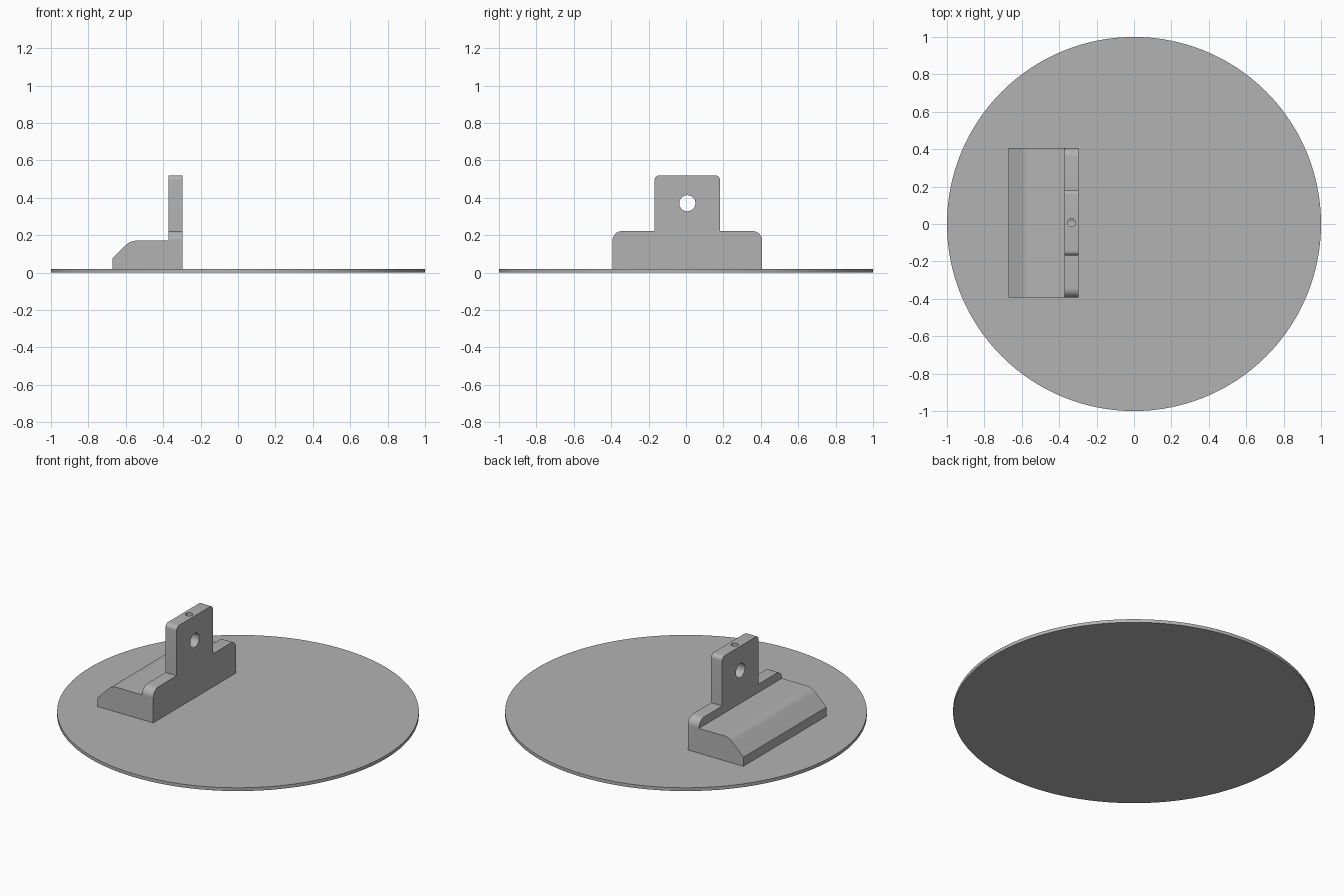
import bpy
import bmesh
from math import radians, tan, pi
from mathutils import Matrix, Vector

cube = bpy.data.objects.get("Cube")
if cube:
    bpy.data.objects.remove(cube)

grey = bpy.data.materials.new("plain_grey")
grey.use_nodes = True
colour = (0.45, 0.45, 0.45, 1)
grey.diffuse_color = colour
grey.node_tree.nodes["Principled BSDF"].inputs["Base Color"].default_value = colour

BASE = 0.02            # top of the disc
Y = 0.007              # bracket centre line
BACK, FACE = -0.372, -0.297
MID = (BACK + FACE) / 2


def finish(name, bm):
    """Turn a bmesh into a named grey object."""
    bmesh.ops.recalc_face_normals(bm, faces=bm.faces)
    mesh = bpy.data.meshes.new(name)
    bm.to_mesh(mesh)
    bm.free()
    mesh.materials.append(grey)
    ob = bpy.data.objects.new(name, mesh)
    bpy.context.collection.objects.link(ob)
    return ob


def rounded(points, steps=8):
    """Outline from (u, v, radius) corners, each filleted with an arc."""
    out = []
    for i, (u, v, r) in enumerate(points):
        p = Vector((u, v))
        if r == 0:
            out.append(p)
            continue
        a = (Vector(points[i - 1][:2]) - p).normalized()
        b = (Vector(points[(i + 1) % len(points)][:2]) - p).normalized()
        half = a.angle(b) / 2
        start = p + a * (r / tan(half))
        end = p + b * (r / tan(half))
        centre = p + (a + b).normalized() * (start - p).length / abs(
            a.dot((a + b).normalized()))
        sweep = (start - centre).angle_signed(end - centre)
        for k in range(steps + 1):
            turn = Matrix.Rotation(-sweep * k / steps, 2)
            out.append(centre + turn @ (start - centre))
    return out


def extrude(name, outline, place, offset):
    """Place a flat outline in space and extrude it by an offset."""
    bm = bmesh.new()
    face = bm.faces.new([bm.verts.new(place(p)) for p in outline])
    new = bmesh.ops.extrude_face_region(bm, geom=[face])["geom"]
    bmesh.ops.translate(bm, vec=offset,
                        verts=[v for v in new if isinstance(v, bmesh.types.BMVert)])
    return finish(name, bm)


def cylinder(name, radius, depth, location, turn=None, segments=48):
    bm = bmesh.new()
    matrix = Matrix.Translation(location) @ (turn or Matrix())
    bmesh.ops.create_cone(bm, cap_ends=True, segments=segments, radius1=radius,
                          radius2=radius, depth=depth, matrix=matrix)
    return finish(name, bm)


def combine(target, tool, operation):
    """Apply a boolean and remove the tool object."""
    tool.hide_render = True
    mod = target.modifiers.new(operation, 'BOOLEAN')
    mod.operation, mod.object, mod.solver = operation, tool, 'EXACT'
    bpy.context.view_layer.objects.active = target
    bpy.ops.object.modifier_apply(modifier=mod.name)
    bpy.data.objects.remove(tool)


# Round base plate
disc = cylinder("base_disc", 1, BASE, (0, 0, BASE / 2), segments=128)

# Upright plate: wide foot with a narrower tab
right_half = [(0.40, BASE, 0), (0.40, 0.222, 0.05), (0.175, 0.222, 0),
              (0.175, 0.52, 0.025)]
left_half = [(-u, v, r) for u, v, r in reversed(right_half)]
bracket = extrude("bracket", rounded(right_half + left_half),
                  lambda p: (BACK, Y + p.x, p.y), (FACE - BACK, 0, 0))

# Sloped block behind the plate
wedge = extrude("wedge_block",
                rounded([(-0.672, BASE, 0), (-0.672, 0.075, 0),
                         (-0.576, 0.171, 0.08), (MID, 0.171, 0), (MID, BASE, 0)]),
                lambda p: (p.x, Y - 0.40, p.y), (0, 0.80, 0))
combine(bracket, wedge, 'UNION')

# Cross hole through the tab, and a small hole from the top down to it
combine(bracket, cylinder("cross_hole", 0.043, 0.3, (MID, Y, 0.371),
                          Matrix.Rotation(pi / 2, 4, 'Y')), 'DIFFERENCE')
combine(bracket, cylinder("top_hole", 0.021, 0.23, (MID, Y, 0.486),
                          segments=32), 'DIFFERENCE')

# Smooth the curves, keep the edges sharp
for ob in (disc, bracket):
    bpy.ops.object.select_all(action='DESELECT')
    ob.select_set(True)
    bpy.context.view_layer.objects.active = ob
    bpy.ops.object.shade_smooth_by_angle(angle=radians(30))
